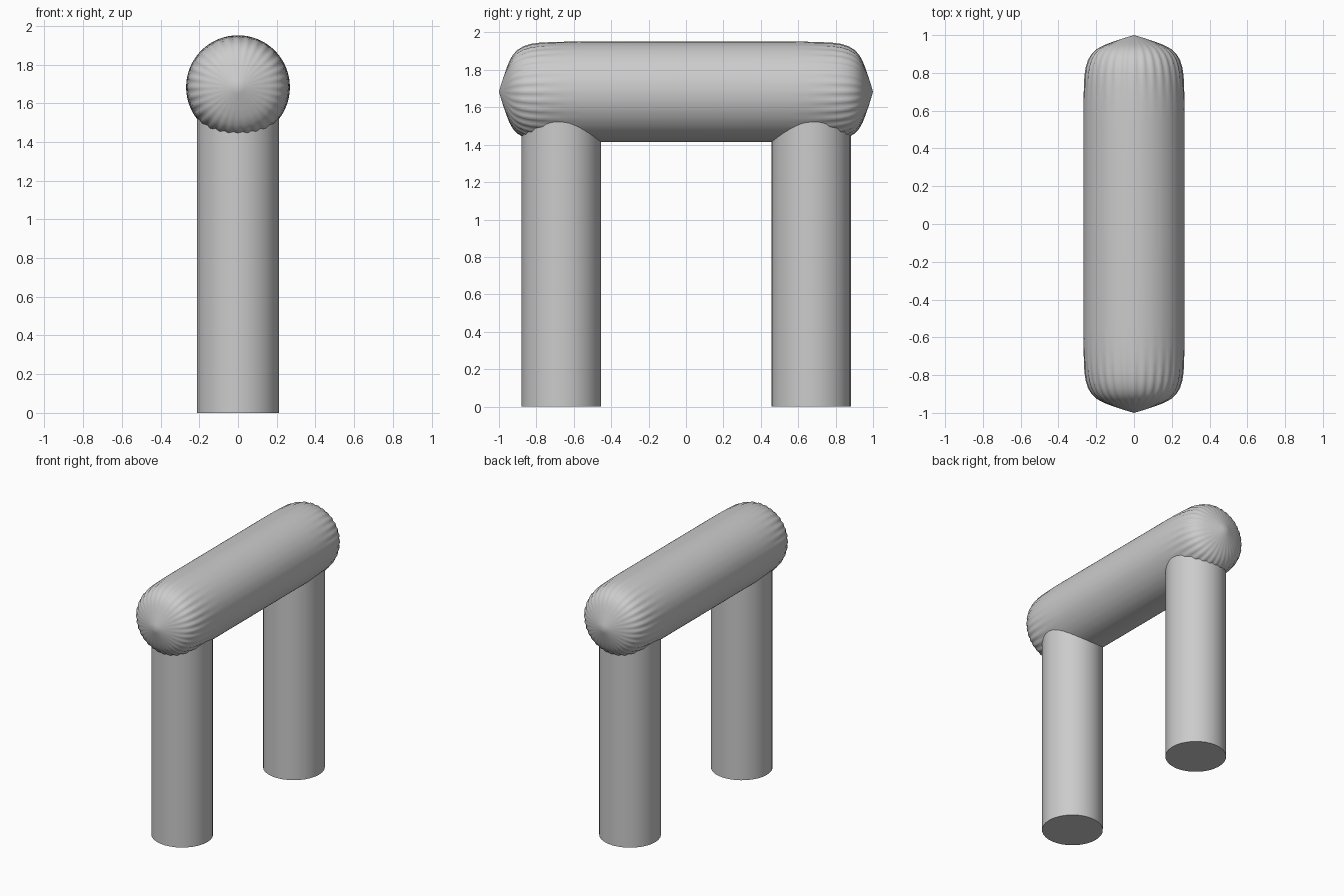
import bpy, bmesh
from math import sin, cos, pi

if "Cube" in bpy.data.objects:
    bpy.data.objects.remove(bpy.data.objects["Cube"])

BEAM_Z = 1.683
SEGS = 128
PLEATS = 32


def finish(name, bm):
    bmesh.ops.recalc_face_normals(bm, faces=bm.faces)
    mesh = bpy.data.meshes.new(name)
    bm.to_mesh(mesh)
    bm.free()
    obj = bpy.data.objects.new(name, mesh)
    bpy.context.collection.objects.link(obj)
    bpy.ops.object.select_all(action='DESELECT')
    obj.select_set(True)
    bpy.context.view_layer.objects.active = obj
    bpy.ops.object.shade_smooth_by_angle(angle=0.7)
    return obj


# Beam: lathed along y, rounded ends with fine radial pleats
# Each entry: distance from centre, radius, pleat depth
half = [(0.55, 0.268, 0), (0.65, 0.267, 0.0005), (0.72, 0.264, 0.0015),
        (0.78, 0.260, 0.003), (0.83, 0.252, 0.004), (0.87, 0.239, 0.004),
        (0.90, 0.221, 0.0035), (0.925, 0.196, 0.003), (0.945, 0.161, 0.002),
        (0.962, 0.118, 0.001), (0.978, 0.072, 0.0005), (0.99, 0.034, 0)]
profile = [(-y, r, d) for y, r, d in reversed(half)] + half

bm = bmesh.new()
rings = []
for y, r, d in profile:
    ring = []
    for i in range(SEGS):
        a = 2 * pi * i / SEGS
        rr = r + d * cos(PLEATS * a)
        ring.append(bm.verts.new((rr * cos(a), y, BEAM_Z + rr * sin(a))))
    rings.append(ring)
for lower, upper in zip(rings, rings[1:]):
    for i in range(SEGS):
        j = (i + 1) % SEGS
        bm.faces.new((lower[i], lower[j], upper[j], upper[i]))
for ring, y in ((rings[0], -1.0), (rings[-1], 1.0)):
    tip = bm.verts.new((0, y, BEAM_Z))
    for i in range(SEGS):
        bm.faces.new((ring[i], ring[(i + 1) % SEGS], tip))
finish("beam", bm)

# Legs: straight round posts running up into the beam
for name, y in (("front_leg", -0.667), ("back_leg", 0.669)):
    bm = bmesh.new()
    bmesh.ops.create_cone(bm, cap_ends=True, segments=32,
                          radius1=0.212, radius2=0.212, depth=1.6)
    bmesh.ops.translate(bm, verts=bm.verts, vec=(0, y, 0.8))
    finish(name, bm)
